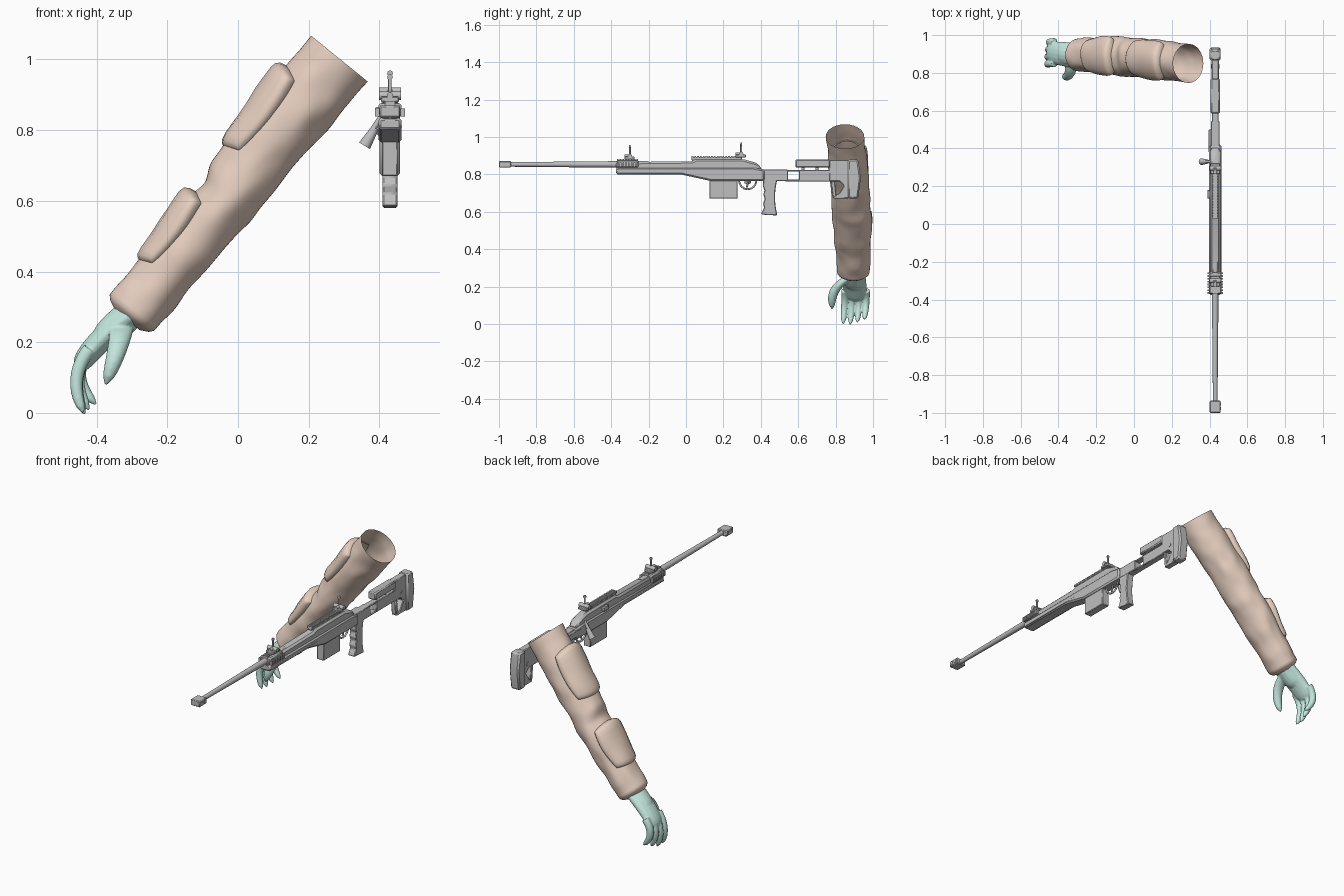
import bpy, bmesh, math
from math import sin, cos, pi, tau, sqrt
from mathutils import Vector, Matrix, noise

if "Cube" in bpy.data.objects:
    bpy.data.objects.remove(bpy.data.objects["Cube"])


def material(name, red, green, blue):
    mat = bpy.data.materials.new(name)
    mat.use_nodes = True
    mat.diffuse_color = (red, green, blue, 1)
    shader = mat.node_tree.nodes["Principled BSDF"]
    shader.inputs["Base Color"].default_value = mat.diffuse_color
    return mat


CLOTH = material("tan cloth", 0.8, 0.63, 0.53)
SKIN = material("pale teal glove", 0.59, 0.86, 0.78)
METAL = material("grey metal", 0.52, 0.52, 0.52)
RIFLE_X = 0.43  # centre plane of the rifle


def finish(name, bm, mat, bevel=0.0, angle=35):
    """Turn a bmesh into a shaded object, with bevelled corners if asked."""
    bmesh.ops.recalc_face_normals(bm, faces=bm.faces)
    mesh = bpy.data.meshes.new(name)
    bm.to_mesh(mesh)
    bm.free()
    mesh.materials.append(mat)
    mesh.shade_smooth()
    mesh.set_sharp_from_angle(angle=math.radians(angle))
    obj = bpy.data.objects.new(name, mesh)
    bpy.context.collection.objects.link(obj)
    if bevel:
        modifier = obj.modifiers.new("bevel", "BEVEL")
        modifier.width = bevel
        modifier.limit_method = "ANGLE"
    return obj


def bridge(bm, rows, closed):
    """Join rows of vertices with quads."""
    for low, high in zip(rows, rows[1:]):
        for i in range(len(low) if closed else len(low) - 1):
            j = (i + 1) % len(low)
            bm.faces.new((low[i], low[j], high[j], high[i]))


def box(name, half, y, z, bevel=0.003, side=0.0):
    """Box spanning (low, high) in y and z; side shifts it off the centre plane."""
    bm = bmesh.new()
    middle = Vector((RIFLE_X + side, sum(y) / 2, sum(z) / 2))
    size = Matrix.Diagonal((half * 2, y[1] - y[0], z[1] - z[0], 1))
    bmesh.ops.create_cube(bm, size=1, matrix=Matrix.Translation(middle) @ size)
    return finish(name, bm, METAL, bevel)


def profile(name, outline, half, bevel=0.004):
    """Side outline in (y, z) extruded across the rifle."""
    bm = bmesh.new()
    face = bm.faces.new([bm.verts.new((RIFLE_X - half, y, z)) for y, z in outline])
    extruded = bmesh.ops.extrude_face_region(bm, geom=[face])["geom"]
    verts = [part for part in extruded if isinstance(part, bmesh.types.BMVert)]
    bmesh.ops.translate(bm, vec=(half * 2, 0, 0), verts=verts)
    return finish(name, bm, METAL, bevel)


def rod(name, start, end, radius, tip=None):
    """Round bar between two points measured from the rifle's centre plane."""
    offset = Vector((RIFLE_X, 0, 0))
    start, end = Vector(start) + offset, Vector(end) + offset
    turn = (end - start).to_track_quat("Z", "Y").to_matrix().to_4x4()
    bm = bmesh.new()
    bmesh.ops.create_cone(bm, cap_ends=True, segments=12, radius1=radius,
                          radius2=tip or radius, depth=(end - start).length,
                          matrix=Matrix.Translation((start + end) / 2) @ turn)
    return finish(name, bm, METAL)


# Sleeve surface: a slanted tube with an elbow fold, soft creases and a tucked cuff
CUFF, SHOULDER = Vector((-0.31, 0, 0.26)), Vector((0.29, 0, 1))
ALONG = SHOULDER - CUFF
UP = Vector((-ALONG.z, 0, ALONG.x)).normalized()


def ramp(value, low, high):
    f = max(0, min(1, (value - low) / (high - low)))
    return f * f * (3 - 2 * f)


def sleeve_point(t, angle, lift=0.0):
    c, s = cos(angle), sin(angle)
    elbow = math.exp(-((t - 0.46) / 0.04) ** 2)
    if c > 0:
        radius = 0.088 + 0.019 * ramp(t, 0.45, 0.53) - 0.01 * elbow
    else:
        radius = 0.074 + 0.025 * t + 0.006 * elbow
    side = 0.087 + 0.016 * ramp(t, 0, 0.4)
    tuck = 1 - 0.45 * max(0, 1 - t * 35) ** 2
    fade = ramp(t, 0, 0.1) * ramp(t, 1, 0.9)
    crease = lift + fade * 0.007 * noise.noise(Vector((t * 10, c * 1.6, s * 1.6)))
    centre = Vector((0, 0.895 - 0.045 * t * t, 0))
    sideways = Vector((0, s * (side * tuck + crease), 0))
    return CUFF + ALONG * t + centre + sideways + UP * c * (radius * tuck + crease)


bm = bmesh.new()
RINGS, SPOKES = 80, 48
rings = [[bm.verts.new(sleeve_point(i / RINGS, tau * j / SPOKES)) for j in range(SPOKES)]
         for i in range(RINGS + 1)]
bridge(bm, rings, closed=True)
finish("sleeve", bm, CLOTH, angle=80)


# Padded shells lying on the outer side of the sleeve, with rounded corners
def pad(name, start, end):
    bm = bmesh.new()
    steps = [sin(pi / 2 * sin(pi / 2 * i / 8)) for i in range(-8, 9)]
    rows = []
    for u in steps:
        row = []
        for v in steps:
            t = (start + end) / 2 + (end - start) / 2 * u * sqrt(1 - v * v / 4)
            angle = 1.1 * v * sqrt(1 - u * u / 4)
            swell = sqrt(max(0, 1 - max(abs(u), abs(v)) ** 14))
            row.append(bm.verts.new(sleeve_point(t, angle, (0.032 + 0.01 * u) * swell - 0.007)))
        rows.append(row)
    bridge(bm, rows, closed=False)
    finish(name, bm, CLOTH, angle=80)


pad("forearm_pad", 0.16, 0.425)
pad("upper_arm_pad", 0.58, 0.885)


# Hand: curved tubes fused into one skin
def tube(bm, start, bend, end, radius, tip, flat=1.0):
    """Closed tube along a bent path, tapering to a round tip; flat widens it in y."""
    start, bend, end = Vector(start), Vector(bend), Vector(end)
    rows = []
    for i in range(11):
        t = i / 10
        centre = start.lerp(bend, t).lerp(bend.lerp(end, t), t)
        ahead = (bend - start).lerp(end - bend, t)
        across = Vector((ahead.z, 0, -ahead.x)).normalized()
        size = (radius + (tip - radius) * t) * sqrt(1.05 - t ** 8)
        rows.append([bm.verts.new(centre + across * size * cos(a)
                                  + Vector((0, size * flat * sin(a), 0)))
                     for a in (tau * k / 16 for k in range(16))])
    bridge(bm, rows, closed=True)
    bm.faces.new(rows[0])
    bm.faces.new(rows[-1])


bm = bmesh.new()
tube(bm, (-0.27, 0.89, 0.31), (-0.33, 0.89, 0.26), (-0.4, 0.9, 0.19), 0.042, 0.044, flat=1.3)
tube(bm, (-0.3, 0.89, 0.28), (-0.41, 0.905, 0.2), (-0.455, 0.91, 0.12), 0.035, 0.03, flat=1.9)
for k in range(4):
    y, curl = 0.85 + 0.038 * k, 0.004 * k * k
    drop = 0.006 * abs(k - 1) + curl / 2 - 0.006
    tube(bm, (-0.42, y, 0.18), (-0.485, y, 0.1), (curl - 0.437, y - 0.01, drop), 0.02, 0.016)
tube(bm, (-0.33, 0.88, 0.25), (-0.33, 0.765, 0.2), (-0.375, 0.782, 0.08), 0.036, 0.019)
hand = finish("hand", bm, SKIN)
fuse = hand.modifiers.new("fuse", "REMESH")
fuse.mode = "VOXEL"
fuse.voxel_size = 0.004
fuse.use_smooth_shade = True
hand.modifiers.new("soften", "SMOOTH").iterations = 5

# Barrel and muzzle brake
rod("barrel", (0, -0.96, 0.853), (0, -0.2, 0.853), 0.012, tip=0.019)
box("muzzle_brake", 0.029, (-1, -0.935), (0.836, 0.87), bevel=0.004)
for y in (-0.985, -0.96):
    box("brake_port", 0.031, (y, y + 0.015), (0.845, 0.86), bevel=0)

# Chassis, action and magazine
profile("chassis", [(-0.375, 0.836), (0.36, 0.836), (0.42, 0.825), (0.42, 0.765),
                    (0.13, 0.765), (-0.03, 0.8), (-0.375, 0.8)], 0.033, bevel=0.008)
profile("action", [(-0.375, 0.825), (-0.375, 0.865), (0.03, 0.87), (0.05, 0.88),
                   (0.31, 0.88), (0.38, 0.86), (0.41, 0.825)], 0.027, bevel=0.01)
box("lower_strip", 0.034, (-0.37, 0.05), (0.806, 0.813), bevel=0)
box("magazine", 0.022, (0.125, 0.275), (0.67, 0.78))
box("ejection_cover", 0.008, (0.135, 0.18), (0.84, 0.865), side=-0.034)


# Toothed accessory rails
def teeth(name, half, start, count, z, side=0.0):
    for i in range(count):
        y = start + 0.015 * i
        box(name, half, (y, y + 0.009), z, bevel=0, side=side)


box("top_rail", 0.014, (0.03, 0.3), (0.875, 0.893))
teeth("top_rail_tooth", 0.016, 0.03, 18, (0.885, 0.897))
box("front_rail", 0.033, (-0.37, -0.255), (0.836, 0.876), bevel=0.006)
teeth("front_rail_tooth", 0.014, -0.37, 8, (0.87, 0.882))
for side in (-0.036, 0.036):
    teeth("side_rail_tooth", 0.006, -0.37, 8, (0.838, 0.862), side)


# Folding sights
def sight(name, y, z):
    hinge, top = z + 0.016, z + 0.068
    box(name + "_base", 0.026, (y - 0.03, y + 0.025), (z - 0.003, hinge - 0.003))
    rod(name + "_hinge", (-0.031, y, hinge), (0.031, y, hinge), 0.012)
    rod(name + "_knob", (0, y - 0.03, hinge), (0, y, hinge), 0.009)
    rod(name + "_post", (0, y, hinge), (0, y, top), 0.005)
    rod(name + "_aperture", (0, y - 0.004, top), (0, y + 0.004, top), 0.008)


sight("front_sight", -0.3, 0.882)
sight("rear_sight", 0.295, 0.893)

# Bolt handle, trigger and rounded guard
rod("bolt_handle", (-0.02, 0.33, 0.845), (-0.05, 0.33, 0.8), 0.008)
rod("bolt_knob", (-0.042, 0.33, 0.806), (-0.072, 0.33, 0.756), 0.011, tip=0.018)
guard = [(0, 0.33 + 0.047 * cos(pi * i / 8), 0.77 - 0.05 * sin(pi * i / 8)) for i in range(9)]
for start, end in zip(guard, guard[1:]):
    rod("trigger_guard", start, end, 0.005)
rod("trigger", (0, 0.335, 0.77), (0, 0.325, 0.73), 0.005)

# Pistol grip: waved finger grooves in front, hollowed back
drops = [i / 16 for i in range(17)]
front = [(0.403 + 0.014 * sqrt(sin(pi * t)) + 0.004 * sin(t * tau * 4), 0.775 - 0.19 * t) for t in drops]
back = [(0.488 - 0.012 * sin(pi * t), 0.775 - 0.195 * t) for t in drops]
profile("grip", front + back[::-1], 0.021)

# Stock: block, open frame, cheek rest and butt
box("stock_block", 0.022, (0.4, 0.545), (0.765, 0.825))
box("stock_hinge", 0.01, (0.38, 0.5), (0.785, 0.822), side=-0.026)
for z in (0.762, 0.814):
    box("stock_bar", 0.018, (0.53, 0.62), (z, z + 0.01))
box("stock_tube", 0.018, (0.605, 0.79), (0.762, 0.824))
box("cheek_rest", 0.024, (0.585, 0.77), (0.836, 0.88), bevel=0.006)
for y in (0.625, 0.7):
    rod("cheek_post", (0, y, 0.815), (0, y, 0.845), 0.008)
profile("butt_frame", [(0.765, 0.878), (0.87, 0.878), (0.87, 0.672), (0.785, 0.672),
                       (0.82, 0.7), (0.845, 0.74), (0.82, 0.762), (0.765, 0.762)], 0.019)
profile("butt_strut", [(0.775, 0.77), (0.795, 0.77), (0.805, 0.68), (0.785, 0.675)], 0.015)
profile("butt_pad", [(0.865, 0.88), (0.92, 0.88), (0.935, 0.78), (0.92, 0.67),
                     (0.865, 0.67)], 0.029, bevel=0.008)
rod("butt_adjuster", (-0.022, 0.835, 0.79), (0.022, 0.835, 0.79), 0.012)
